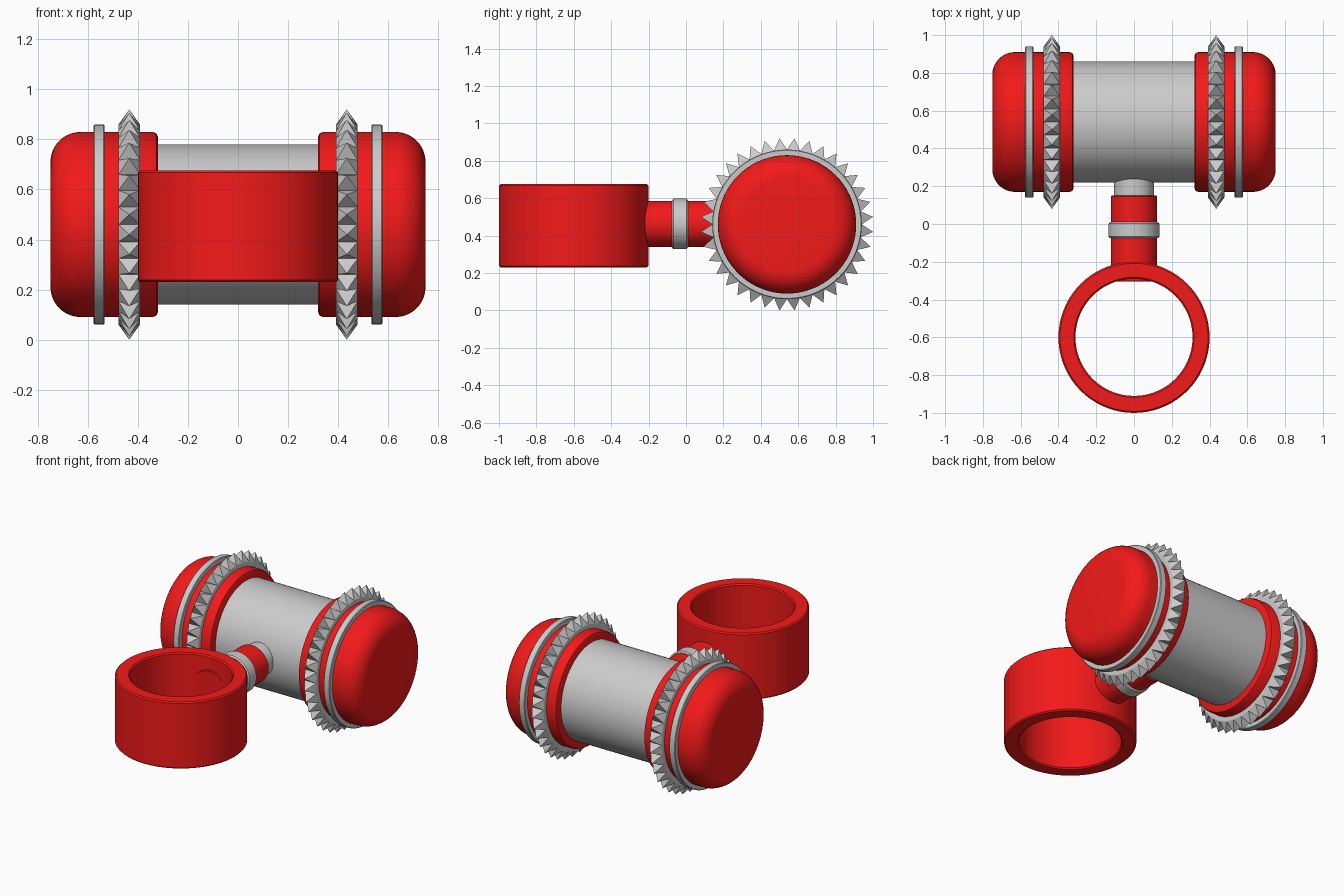
import bpy, bmesh, math
from mathutils import Matrix, Vector

if "Cube" in bpy.data.objects:
    bpy.data.objects.remove(bpy.data.objects["Cube"])

red = bpy.data.materials.new("red")
red.diffuse_color = (0.9, 0.01, 0.01, 1)
red.use_nodes = True
red.node_tree.nodes["Principled BSDF"].inputs["Base Color"].default_value = red.diffuse_color
CY, CZ = 0.54, 0.46   # axis of the drum


def finish(name, bm, mat=None, smooth=True):
    bmesh.ops.recalc_face_normals(bm, faces=bm.faces)
    me = bpy.data.meshes.new(name)
    bm.to_mesh(me)
    bm.free()
    ob = bpy.data.objects.new(name, me)
    bpy.context.collection.objects.link(ob)
    if mat:
        me.materials.append(mat)
    if smooth:
        bpy.ops.object.select_all(action='DESELECT')
        ob.select_set(True)
        bpy.context.view_layer.objects.active = ob
        bpy.ops.object.shade_smooth_by_angle(angle=math.radians(35))
    return ob


def lathe(name, profile, axis, loc, mat=None, closed=False, seg=72):
    """Spin (radius, height) points about z, then point z along axis."""
    bm = bmesh.new()
    vs = [bm.verts.new((r, 0, h)) for r, h in profile]
    es = [bm.edges.new(p) for p in zip(vs, vs[1:])]
    if closed:
        es.append(bm.edges.new((vs[-1], vs[0])))
    bmesh.ops.spin(bm, geom=vs + es, cent=(0, 0, 0), axis=(0, 0, 1),
                   angle=2 * math.pi, steps=seg, use_duplicate=False)
    bmesh.ops.remove_doubles(bm, verts=bm.verts, dist=1e-5)
    rot = Vector((0, 0, 1)).rotation_difference(Vector(axis)).to_matrix().to_4x4()
    bm.transform(Matrix.Translation(loc) @ rot)
    return finish(name, bm, mat)


def rod(name, r, a, b, axis, loc, mat=None, bev=0.004):
    return lathe(name, [(0, a), (r - bev, a), (r, a + bev), (r, b - bev),
                        (r - bev, b), (0, b)], axis, loc, mat)


def spike_ring(name, x, n=36, r=0.40, tip=0.462, w=0.043):
    """Band of four-sided pyramids around the drum."""
    bm = bmesh.new()
    pt = lambda px, rad, a: bm.verts.new(
        (px, CY + rad * math.cos(a), CZ + rad * math.sin(a)))
    step = 2 * math.pi / n
    left = [pt(x - w, r, i * step) for i in range(n)]
    right = [pt(x + w, r, i * step) for i in range(n)]
    for i in range(n):
        j = (i + 1) % n
        t = pt(x, tip, (i + 0.5) * step)
        quad = [left[i], left[j], right[j], right[i]]
        for k in range(4):
            bm.faces.new((quad[k], quad[(k + 1) % 4], t))
    bm.faces.new(left)
    bm.faces.new(right)
    return finish(name, bm, smooth=False)


# drum body
drum = (0, CY, CZ)
rod("drum_body", 0.32, -0.4, 0.4, (1, 0, 0), drum)

# rounded end caps, flat bands and spiked bands on both ends
arc = [(0.25 + 0.12 * math.cos(t), 0.63 + 0.12 * math.sin(t))
       for t in (i * math.pi / 20 for i in range(11))]
cap = [(0, 0.32), (0.35, 0.32), (0.364, 0.326), (0.37, 0.34)] + arc + [(0, 0.75)]
for side, s in (("left", -1), ("right", 1)):
    lathe("end_cap_" + side, cap, (s, 0, 0), drum, red)
    rod("flat_band_" + side, 0.40, 0.533, 0.577, (s, 0, 0), drum)
    spike_ring("spiked_band_" + side, s * 0.435)

# stem joining drum to loop
stem = (0, 0, CZ + 0.003)
rod("stem_neck", 0.105, 0.1, 0.3, (0, 1, 0), stem)
rod("stem", 0.123, -0.305, 0.15, (0, 1, 0), stem, red)
rod("stem_collar", 0.135, -0.075, 0.01, (0, 1, 0), stem, bev=0.008)

# finger loop
z0, z1, ri, ro, b = 0.23, 0.675, 0.31, 0.40, 0.008
lathe("finger_loop", [(ri, z0 + b), (ri + b, z0), (ro - b, z0), (ro, z0 + b),
                      (ro, z1 - b), (ro - b, z1), (ri + b, z1), (ri, z1 - b)],
      (0, 0, 1), (0, -0.6, 0), red, closed=True)
